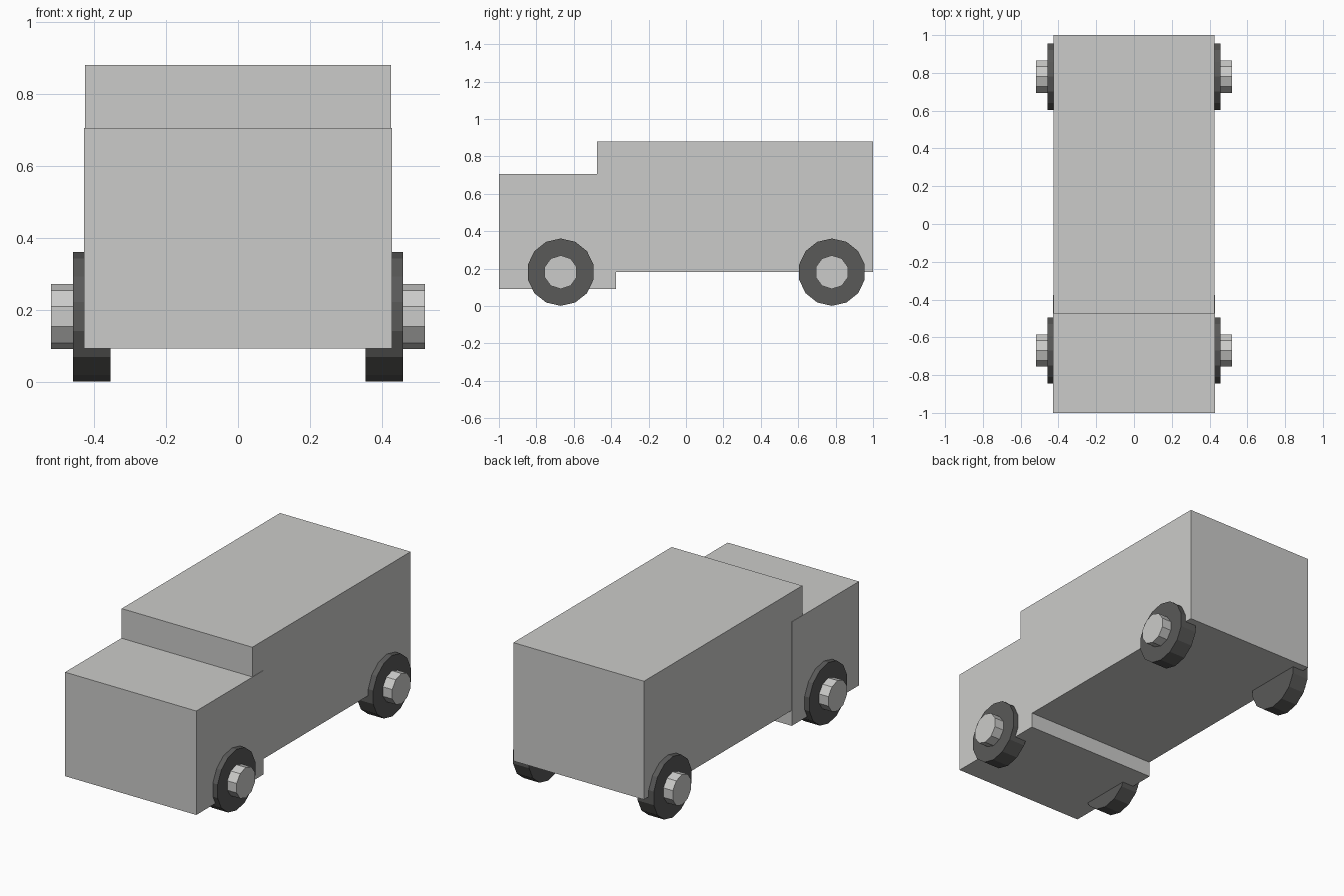
import bpy, math
from mathutils import Matrix

if "Cube" in bpy.data.objects:
    bpy.data.objects.remove(bpy.data.objects["Cube"])


def material(name, value):
    m = bpy.data.materials.new(name)
    m.diffuse_color = (value, value, value * 0.98, 1)
    m.use_nodes = True
    m.node_tree.nodes["Principled BSDF"].inputs["Base Color"].default_value = m.diffuse_color
    return m


PAINT = material("light grey", 0.6)
RUBBER = material("dark grey", 0.1)


def box(name, half_width, y0, y1, z0, z1, mat):
    bpy.ops.mesh.primitive_cube_add(size=1)
    ob = bpy.context.object
    ob.name = name
    ob.data.transform(Matrix.Translation((0, (y0 + y1) / 2, (z0 + z1) / 2))
                      @ Matrix.Diagonal((2 * half_width, y1 - y0, z1 - z0, 1)))
    ob.data.materials.append(mat)


def disc(name, sides, radius, x0, x1, y, z, mat):
    # Cylinder along x with one vertex pointing straight up
    bpy.ops.mesh.primitive_cylinder_add(vertices=sides, radius=radius, depth=abs(x1 - x0))
    ob = bpy.context.object
    ob.name = name
    up = Matrix.Rotation(math.pi / 2, 4, 'X') @ Matrix.Rotation(math.pi / 2, 4, 'Y')
    # Local y (first vertex) -> z, local z (axis) -> x
    up = Matrix(((0, 0, 1, 0), (1, 0, 0, 0), (0, 1, 0, 0), (0, 0, 0, 1)))
    ob.data.transform(Matrix.Translation(((x0 + x1) / 2, y, z)) @ up)
    ob.data.materials.append(mat)


# Body: low bonnet block overlapped by the slightly narrower, taller cabin
box("bonnet", 0.428, -1.0, -0.375, 0.092, 0.705, PAINT)
box("cabin", 0.426, -0.475, 1.0, 0.182, 0.88, PAINT)

# Wheels and protruding hubs
for end, y in (("front", -0.67), ("rear", 0.78)):
    for side, s in (("left", 1), ("right", -1)):
        disc(f"{end}_{side}_wheel", 14, 0.18, s * 0.354, s * 0.459, y, 0.181, RUBBER)
        disc(f"{end}_{side}_hub", 10, 0.09, s * 0.40, s * 0.52, y, 0.181, PAINT)
